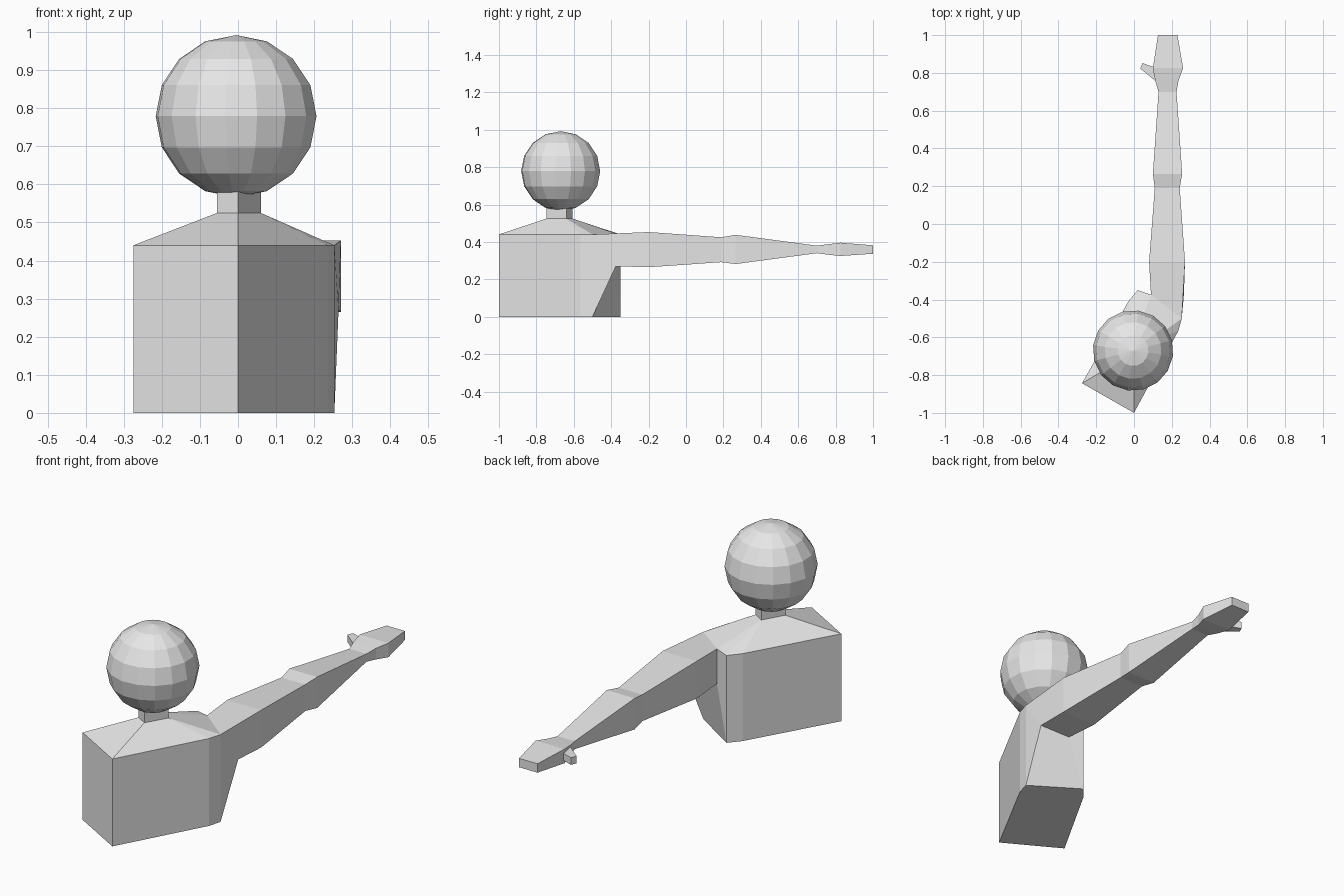
import bpy, bmesh, math

if "Cube" in bpy.data.objects:
    bpy.data.objects.remove(bpy.data.objects["Cube"])

grey = bpy.data.materials.new("light grey")
grey.diffuse_color = (0.8, 0.8, 0.8, 1)
grey.use_nodes = True
grey.node_tree.nodes["Principled BSDF"].inputs["Base Color"].default_value = grey.diffuse_color


def make(name, verts, faces):
    """Flat-shaded mesh object with consistent outward normals."""
    mesh = bpy.data.meshes.new(name)
    mesh.from_pydata(verts, [], faces)
    bm = bmesh.new()
    bm.from_mesh(mesh)
    bmesh.ops.recalc_face_normals(bm, faces=bm.faces)
    bm.to_mesh(mesh)
    bm.free()
    mesh.materials.append(grey)
    obj = bpy.data.objects.new(name, mesh)
    bpy.context.collection.objects.link(obj)
    return obj


def loft(name, rings):
    """Skin a chain of four-sided rings and cap both ends."""
    verts = [v for ring in rings for v in ring]
    faces = [(0, 1, 2, 3), tuple(len(verts) - 4 + k for k in range(4))]
    for i in range(len(rings) - 1):
        for k in range(4):
            a, b = 4 * i + k, 4 * i + (k + 1) % 4
            faces.append((a, b, b + 4, a + 4))
    return make(name, verts, faces)


# Torso: turned block with a sloped top and an open shoulder for the arm
SHOULDER, ARMPIT, NECK = 0.44, 0.27, 0.525
plan = {"A": (0, -1), "B": (0.235, -0.565), "C": (0.253, -0.5),
        "E": (0.02, -0.35), "F": (-0.03, -0.41), "G": (-0.275, -0.843)}
neck_plan = [(0, -0.745), (0.06, -0.64), (0.005, -0.607), (-0.055, -0.712)]
pts = {}
for key, (x, y) in plan.items():
    pts[key + "0"] = (x, y, 0)
    pts[key + "1"] = (x, y, SHOULDER)
pts["D1"] = (0.09, -0.375, 0.445)       # inner top of the shoulder
pts["D0"] = (0.09, -0.375, ARMPIT)      # inner armpit
pts["O0"] = (0.264, -0.375, ARMPIT)     # outer armpit
for i, (x, y) in enumerate(neck_plan):
    pts["N%d" % i] = (x, y, NECK)

panels = [
    "A0 B0 C0 E0 F0 G0",                                   # base
    "A0 B0 B1 A1", "B0 C0 C1 B1", "C0 O0 C1",              # outer side
    "C0 E0 D0 O0", "E0 E1 D1 D0",                          # end under the arm
    "E0 F0 F1 E1", "F0 G0 G1 F1", "G0 A0 A1 G1",           # inner side, chest
    "A1 B1 N1 N0", "B1 C1 N1", "C1 D1 N2 N1", "D1 E1 N2",  # sloped top
    "E1 F1 N2", "F1 G1 N3 N2", "G1 A1 N0 N3", "N0 N1 N2 N3"]
keys = list(pts)
make("torso", list(pts.values()),
     [[keys.index(k) for k in p.split()] for p in panels])

# Neck
loft("neck", [[(x, y, z) for x, y in neck_plan] for z in (0.52, 0.60)])

# Arm and hand: y, inner x, outer x, bottom z, top z
stations = [
    (-0.20, 0.08, 0.27, 0.265, 0.453),   # upper arm
    (0.19, 0.11, 0.242, 0.292, 0.425),   # elbow
    (0.265, 0.10, 0.255, 0.282, 0.438),  # forearm
    (0.70, 0.13, 0.225, 0.34, 0.38),     # wrist
    (0.76, 0.112, 0.236, 0.332, 0.388),
    (0.825, 0.10, 0.26, 0.325, 0.396),   # palm
    (1.0, 0.127, 0.23, 0.337, 0.382)]    # finger tips


def section(y, x0, x1, z0, z1):
    return [(x1, y, z1), (x0, y, z1), (x0, y, z0), (x1, y, z0)]


shoulder = [pts["C1"], pts["D1"], pts["D0"], pts["O0"]]
loft("arm", [shoulder] + [section(*s) for s in stations[:4]])
loft("hand", [section(*s) for s in stations[3:]])

# Thumb
thumb_plan = [(0.116, 0.755), (0.033, 0.823), (0.045, 0.852), (0.112, 0.828)]
loft("thumb", [[(x, y, z) for x, y in thumb_plan] for z in (0.342, 0.378)])

# Head
bpy.ops.mesh.primitive_uv_sphere_add(
    segments=16, ring_count=8, radius=0.213,
    location=(-0.005, -0.67, 0.779), rotation=(0, 0, math.radians(-30)))
head = bpy.context.object
head.name = "head"
head.data.materials.append(grey)
